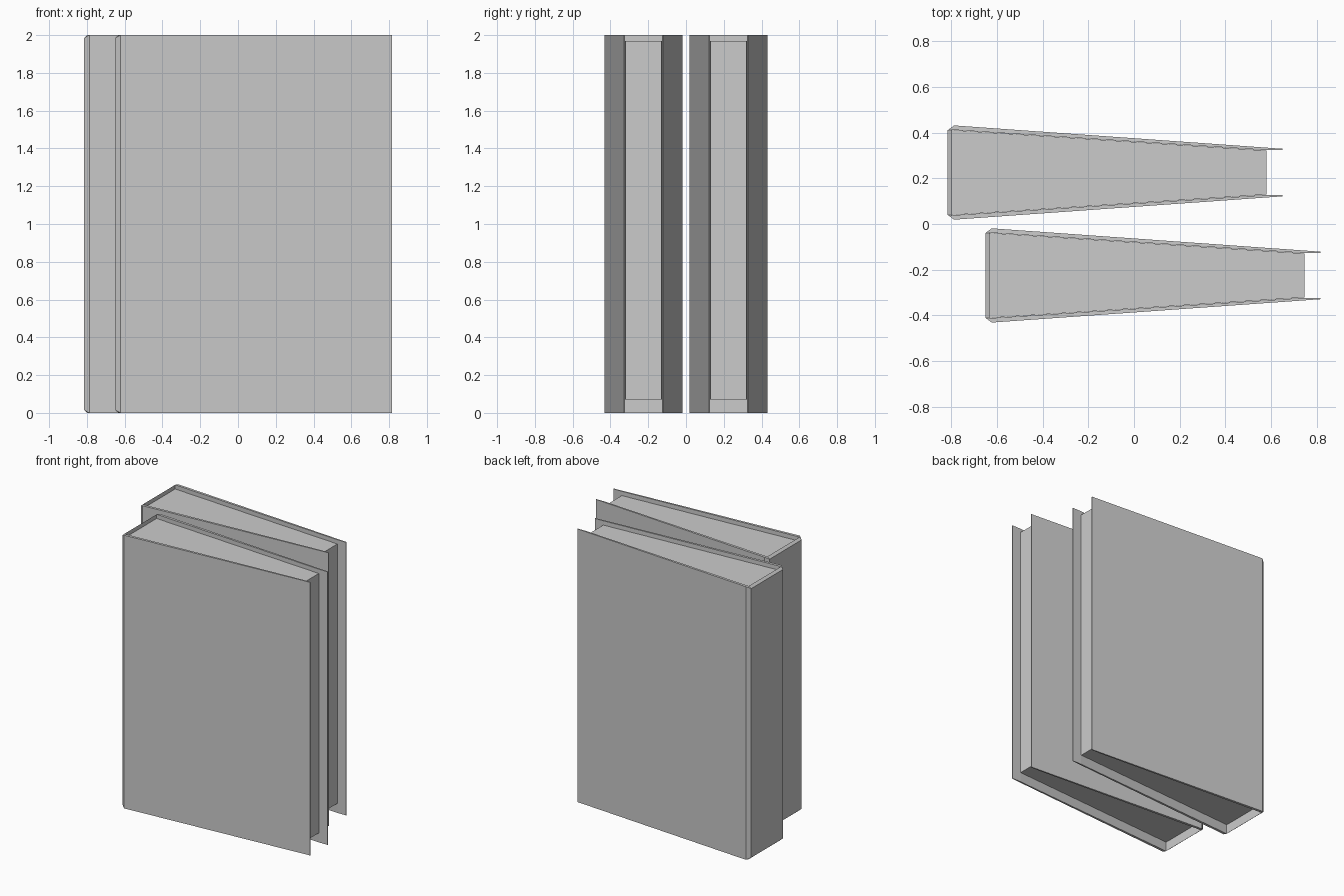
import bpy
import bmesh

cube = bpy.data.objects.get("Cube")
if cube:
    bpy.data.objects.remove(cube, do_unlink=True)

GREY = (0.6, 0.6, 0.6, 1.0)
grey = bpy.data.materials.new("plain_grey")
grey.diffuse_color = GREY
grey.use_nodes = True
grey.node_tree.nodes["Principled BSDF"].inputs["Base Color"].default_value = GREY


def mirrored(half):
    """Close a half profile by mirroring it across y = 0."""
    return half + [(x, -y) for x, y in reversed(half)]


def finish(bm, name, location):
    bmesh.ops.recalc_face_normals(bm, faces=bm.faces)
    mesh = bpy.data.meshes.new(name)
    bm.to_mesh(mesh)
    bm.free()
    mesh.materials.append(grey)
    obj = bpy.data.objects.new(name, mesh)
    obj.location = location
    bpy.context.collection.objects.link(obj)


def ring(bm, profile, z):
    return [bm.verts.new((x, y, z)) for x, y in profile]


def bridge(bm, a, b, closed=False):
    for i in range(len(a) if closed else len(a) - 1):
        j = (i + 1) % len(a)
        bm.faces.new((a[i], a[j], b[j], b[i]))


# Half profiles, spine at x = 0, running from fore edge to spine
OUTER = mirrored([(1.465, 0.104), (0.028, 0.206), (0, 0.185)])
INNER = mirrored([(1.465, 0.098), (1.395, 0.098), (0.018, 0.187)])
PAGES = mirrored([(1.395, 0.096), (0.018, 0.186)])


def make_cover(name, location):
    bm = bmesh.new()
    out_low, out_high = ring(bm, OUTER, 0), ring(bm, OUTER, 2)
    in_low, in_high = ring(bm, INNER, 0), ring(bm, INNER, 2)
    # Chamfer the ends of the spine
    for i in (2, 3):
        out_low[i].co.z += 0.015
        out_high[i].co.z -= 0.015
    bridge(bm, out_low, out_high)
    bridge(bm, in_low, in_high)
    bridge(bm, out_low, in_low)
    bridge(bm, out_high, in_high)
    # Fore edges of both boards
    for i in (0, -1):
        bm.faces.new((out_low[i], in_low[i], in_high[i], out_high[i]))
    finish(bm, name, location)


def make_pages(name, location):
    bm = bmesh.new()
    low, high = ring(bm, PAGES, 0.07), ring(bm, PAGES, 1.97)
    bridge(bm, low, high, closed=True)
    bm.faces.new(low)
    bm.faces.new(high)
    finish(bm, name, location)


# Two matching books, the back one shifted towards its spine
for label, x, y in (("front", -0.65, -0.225), ("back", -0.815, 0.225)):
    make_cover(label + "_book_cover", (x, y, 0))
    make_pages(label + "_book_pages", (x, y, 0))
